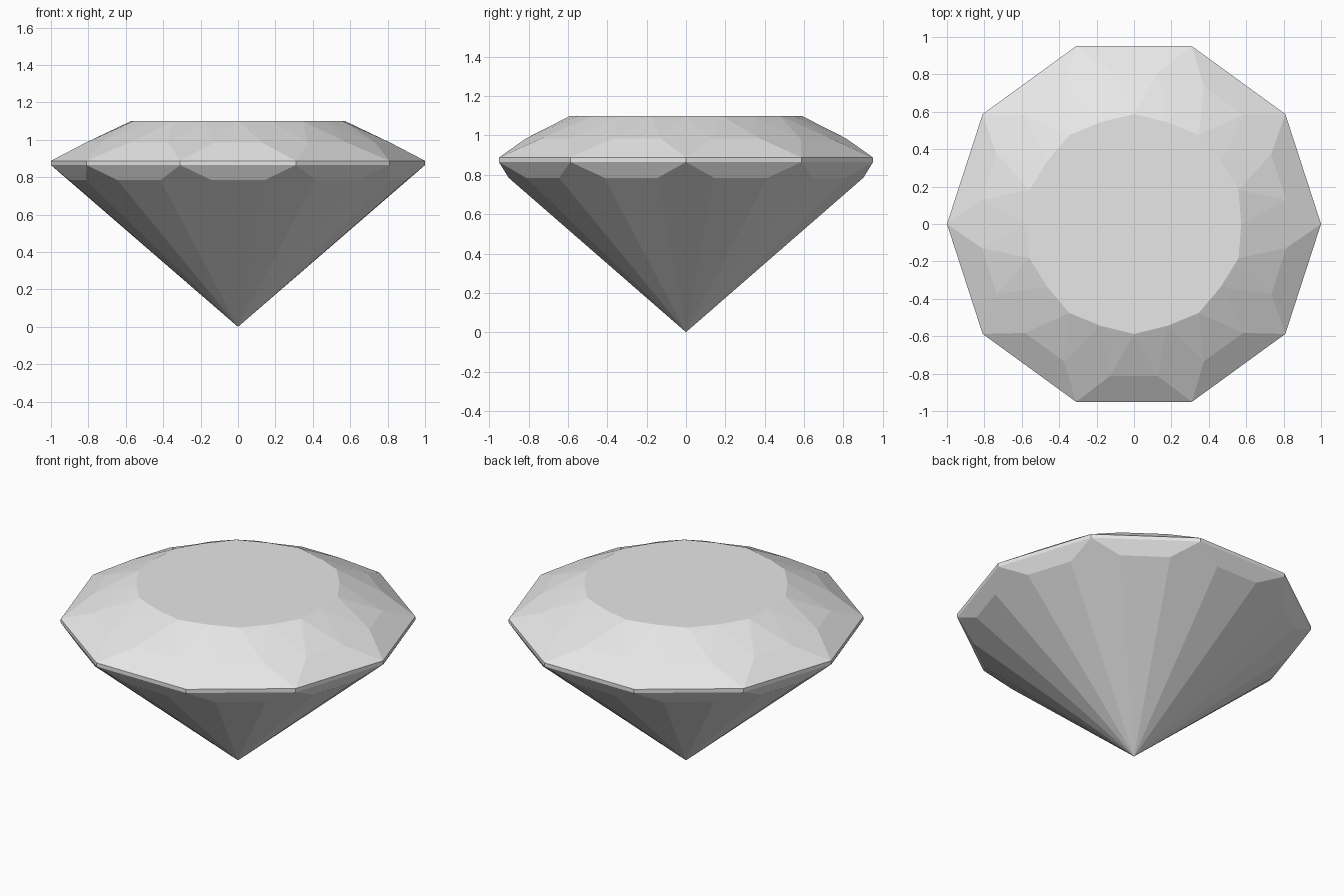
import bpy
import bmesh
from math import sin, cos, radians

cube = bpy.data.objects.get("Cube")
if cube:
    bpy.data.objects.remove(cube, do_unlink=True)

SIDES = 10
STEP = 360 / SIDES

stone = bpy.data.materials.new("pale grey stone")
stone.use_nodes = True
grey = (0.8, 0.8, 0.8, 1)
stone.diffuse_color = grey
stone.node_tree.nodes["Principled BSDF"].inputs["Base Color"].default_value = grey

bm = bmesh.new()


def ring(radius, z, count, offset=0):
    """Evenly spaced vertices around the axis, starting at an angle offset."""
    angles = [radians(offset + i * 360 / count) for i in range(count)]
    return [bm.verts.new((radius * cos(a), radius * sin(a), z)) for a in angles]


# Rings: girdle corners, facet meeting points, table outline, culet
girdle_low = ring(1, 0.865, SIDES)
girdle_high = ring(1, 0.888, SIDES)
crown = ring(0.824, 0.985, SIDES * 2, STEP / 4)
pavilion = ring(0.913, 0.785, SIDES * 2, STEP / 4)
table_corner = ring(0.573, 1.1, SIDES)
table_side = ring(0.588, 1.1, SIDES, STEP / 2)
culet = bm.verts.new((0, 0, 0))

for i in range(SIDES):
    j = (i + 1) % SIDES
    before, a, b = 2 * i - 1, 2 * i, 2 * i + 1
    # Girdle band
    bm.faces.new((girdle_low[i], girdle_low[j], girdle_high[j], girdle_high[i]))
    # Crown: side facet, corner kite and the small triangles beside the table
    bm.faces.new((girdle_high[i], girdle_high[j], crown[b], crown[a]))
    bm.faces.new((girdle_high[i], crown[a], table_corner[i], crown[before]))
    bm.faces.new((crown[a], crown[b], table_side[i]))
    bm.faces.new((crown[a], table_side[i], table_corner[i]))
    bm.faces.new((crown[b], table_corner[j], table_side[i]))
    # Pavilion: side facet, long triangle and corner kite down to the culet
    bm.faces.new((girdle_low[j], girdle_low[i], pavilion[a], pavilion[b]))
    bm.faces.new((pavilion[b], pavilion[a], culet))
    bm.faces.new((girdle_low[i], pavilion[before], culet, pavilion[a]))

# Flat table on top
bm.faces.new([v for pair in zip(table_corner, table_side) for v in pair])

bmesh.ops.recalc_face_normals(bm, faces=bm.faces)
mesh = bpy.data.meshes.new("cut_gemstone")
bm.to_mesh(mesh)
bm.free()
mesh.materials.append(stone)
gem = bpy.data.objects.new("cut_gemstone", mesh)
bpy.context.collection.objects.link(gem)
